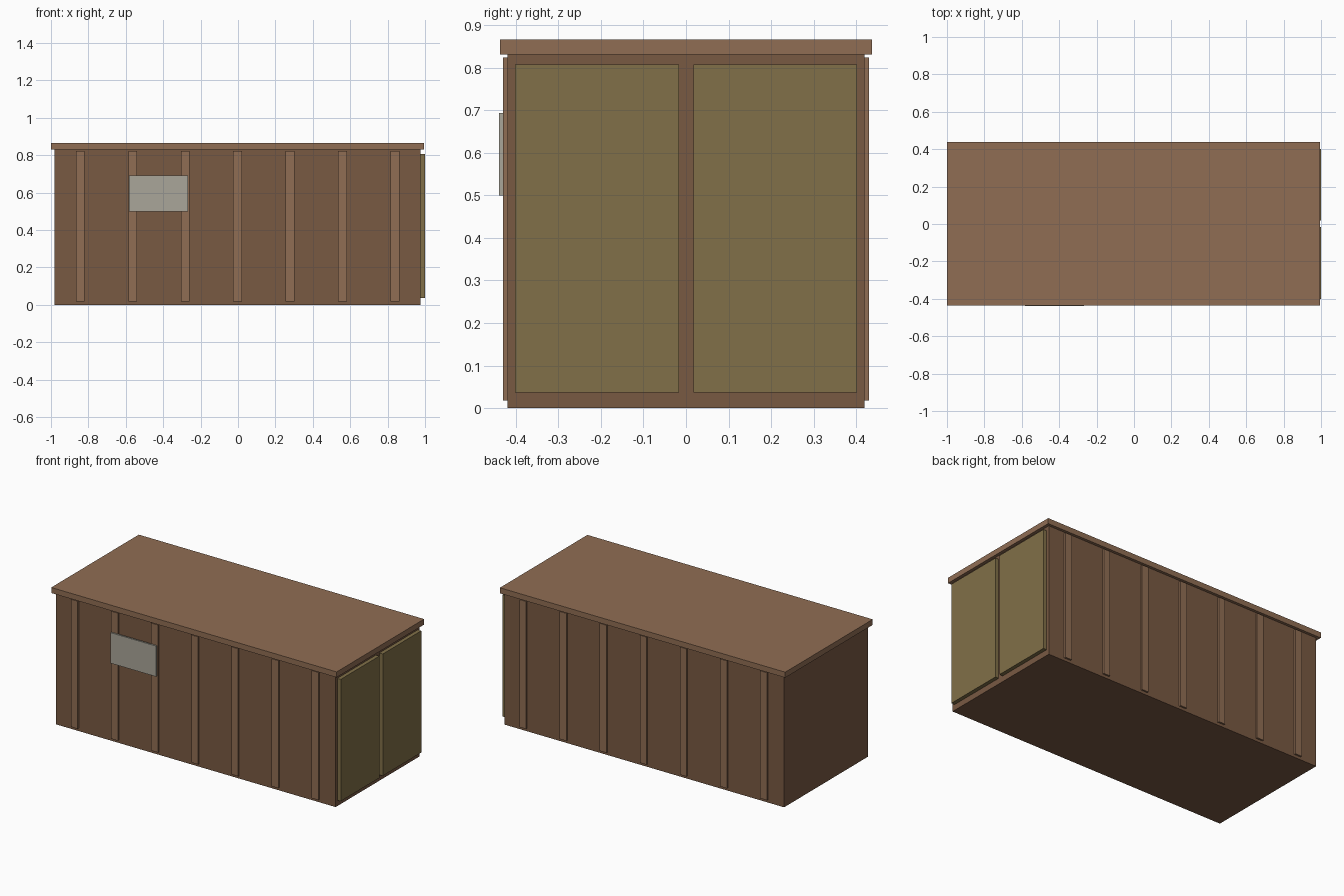
import bpy

if "Cube" in bpy.data.objects:
    bpy.data.objects.remove(bpy.data.objects["Cube"])


def material(name, rgb):
    m = bpy.data.materials.new(name)
    m.diffuse_color = (*rgb, 1)
    m.use_nodes = True
    m.node_tree.nodes["Principled BSDF"].inputs["Base Color"].default_value = m.diffuse_color
    return m


def box(name, x, y, z, mat):
    """Box from (min, max) ranges on each axis."""
    bpy.ops.mesh.primitive_cube_add(
        size=1, location=[(a + b) / 2 for a, b in (x, y, z)])
    o = bpy.context.object
    o.name = name
    o.scale = [b - a for a, b in (x, y, z)]
    bpy.ops.object.transform_apply(location=False, rotation=False, scale=True)
    o.data.materials.append(mat)
    return o


wall = material("wall_brown", (0.19, 0.10, 0.055))
trim = material("trim_brown", (0.28, 0.155, 0.088))
olive = material("door_olive", (0.22, 0.16, 0.065))
grey = material("plate_grey", (0.40, 0.38, 0.32))

# Main body and overhanging roof slab
box("container_body", (-0.98, 0.976), (-0.419, 0.42), (0, 0.831), wall)
box("roof", (-1.0, 0.995), (-0.4365, 0.4375), (0.831, 0.866), trim)

# Seven vertical ribs on each long side
for i in range(7):
    x = -0.002 + (i - 3) * 0.2805
    span = (x - 0.0235, x + 0.0235)
    box(f"front_rib_{i + 1}", span, (-0.4295, -0.409), (0.018, 0.824), trim)
    box(f"back_rib_{i + 1}", span, (0.41, 0.4305), (0.018, 0.824), trim)

# Pair of doors on the right end
box("door_front", (0.97, 1.0), (-0.402, -0.0165), (0.037, 0.807), olive)
box("door_back", (0.97, 1.0), (0.0175, 0.402), (0.037, 0.807), olive)

# Blank plate across two front ribs
box("side_plate", (-0.582, -0.266), (-0.4395, -0.4285), (0.5, 0.693), grey)
